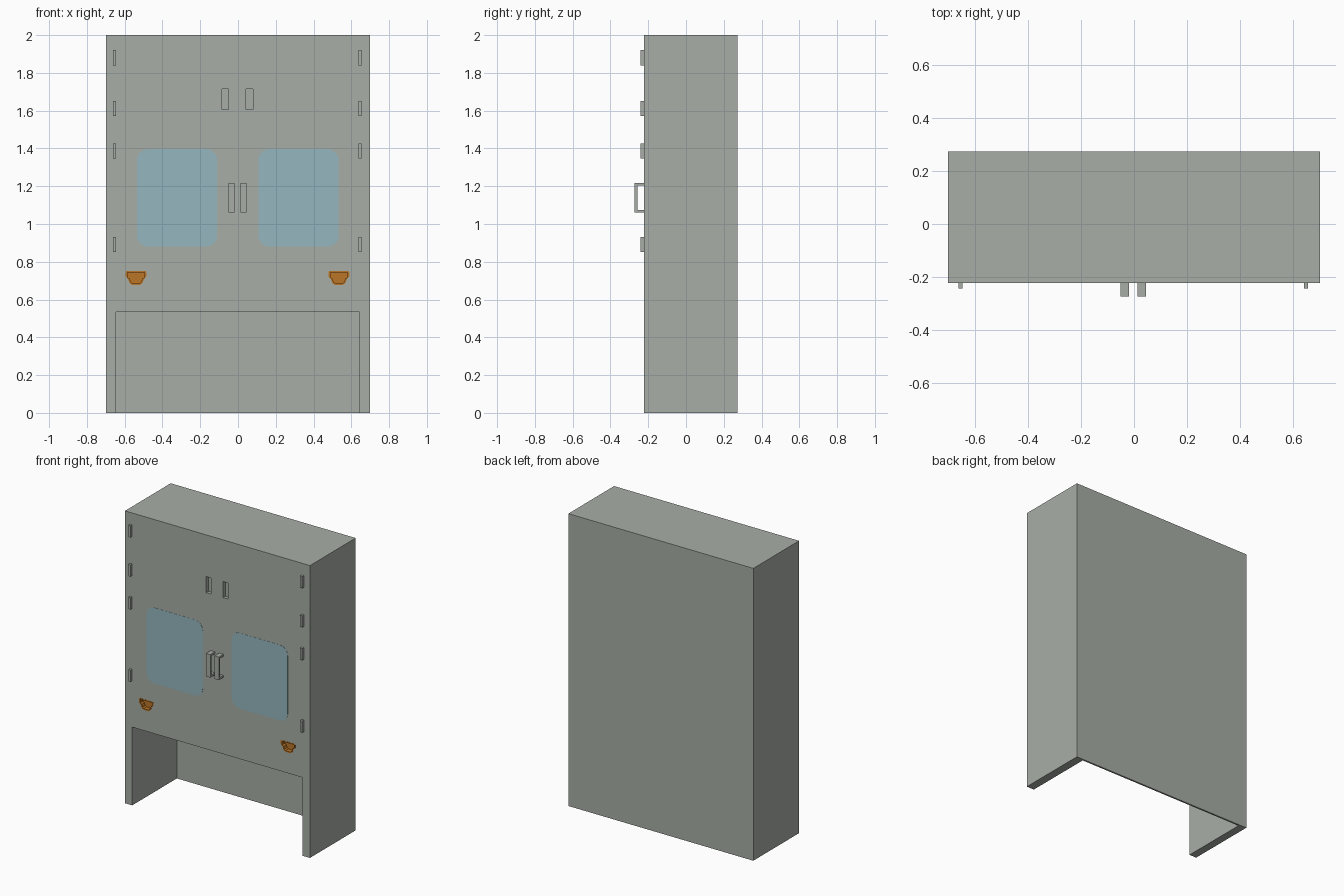
import bpy, bmesh, math

if "Cube" in bpy.data.objects:
    bpy.data.objects.remove(bpy.data.objects["Cube"])

FRONT, BACK = -0.222, 0.272
DX = -0.003  # fittings sit slightly off centre


def material(name, rgb):
    m = bpy.data.materials.new(name)
    m.diffuse_color = (*rgb, 1)
    m.use_nodes = True
    m.node_tree.nodes["Principled BSDF"].inputs["Base Color"].default_value = m.diffuse_color
    return m


GREY = material("grey green paint", (0.39, 0.42, 0.38))
BLUE = material("pale blue glass", (0.30, 0.47, 0.52))
ORANGE = material("orange brass", (0.50, 0.18, 0.02))
MATS = [GREY, BLUE, ORANGE]


def prism(name, points, y0, y1, mat=0):
    """Extrude an x-z outline from y0 to y1."""
    bm = bmesh.new()
    face = bm.faces.new([bm.verts.new((x, y0, z)) for x, z in points])
    ext = bmesh.ops.extrude_face_region(bm, geom=[face])
    for v in ext["geom"]:
        if isinstance(v, bmesh.types.BMVert):
            v.co.y = y1
    bmesh.ops.recalc_face_normals(bm, faces=bm.faces)
    for f in bm.faces:
        f.material_index = mat
    me = bpy.data.meshes.new(name)
    bm.to_mesh(me)
    bm.free()
    for m in MATS:
        me.materials.append(m)
    ob = bpy.data.objects.new(name, me)
    bpy.context.collection.objects.link(ob)
    return ob


def box(name, x0, x1, y0, y1, z0, z1, mat=0):
    return prism(name, [(x0, z0), (x1, z0), (x1, z1), (x0, z1)], y0, y1, mat)


def cut(target, cutter):
    mod = target.modifiers.new("cut", "BOOLEAN")
    mod.operation = "DIFFERENCE"
    mod.solver = "EXACT"
    mod.object = cutter
    bpy.context.view_layer.objects.active = target
    bpy.ops.object.modifier_apply(modifier=mod.name)


def remove(ob):
    bpy.data.objects.remove(ob, do_unlink=True)


def rounded(x0, x1, z0, z1, r, n=6):
    pts = []
    for k, (cx, cz) in enumerate([(x1 - r, z1 - r), (x0 + r, z1 - r),
                                  (x0 + r, z0 + r), (x1 - r, z0 + r)]):
        for i in range(n + 1):
            a = math.pi / 2 * (k + i / n)
            pts.append((cx + r * math.cos(a), cz + r * math.sin(a)))
    return pts


def cup(cx, rows):
    """Symmetric outline from (half width, z) rows."""
    return [(cx - w, z) for w, z in rows] + [(cx + w, z) for w, z in reversed(rows)]


# Cabinet body with the open bay at the bottom
body = box("cabinet_body", -0.70, 0.70, FRONT, BACK, 0, 2)
bay = box("bay_cutter", -0.645, 0.642, FRONT - 0.1, 0.26, -0.1, 0.535)
cut(body, bay)
remove(bay)

for side, s in (("left", -1), ("right", 1)):
    # Recessed finger slots near the top
    cx = s * 0.064 + DX
    slot = box("slot_cutter", cx - 0.018, cx + 0.018, FRONT - 0.05, FRONT + 0.025, 1.605, 1.715)
    cut(body, slot)
    remove(slot)

    # Brass cup pulls: flush rim and sunken pocket
    cx = s * 0.537 + DX
    rim = prism(side + "_pull_rim",
                cup(cx, [(0.052, 0.75), (0.055, 0.742), (0.055, 0.722), (0.042, 0.708),
                         (0.035, 0.688), (0.02, 0.677)]),
                FRONT - 0.001, FRONT + 0.001, 2)
    pocket = prism("pocket_cutter",
                   cup(cx, [(0.045, 0.742), (0.045, 0.717), (0.034, 0.711),
                            (0.028, 0.692), (0.018, 0.685)]),
                   FRONT - 0.05, FRONT + 0.03, 2)
    cut(body, pocket)
    cut(rim, pocket)
    remove(pocket)

    # Rounded window
    cx = s * 0.3215 + DX / 2
    prism(side + "_window", rounded(cx - 0.2125, cx + 0.2125, 0.88, 1.397, 0.06),
          FRONT - 0.001, FRONT + 0.001, 1)

    # Hinges
    for i, z in enumerate((1.88, 1.612, 1.387, 0.892)):
        cx = s * 0.65 + DX
        box(f"{side}_hinge_{i + 1}", cx - 0.008, cx + 0.008, FRONT - 0.02, FRONT + 0.002,
            z - 0.04, z + 0.04)

    # Door handles: grip plus two stand-offs
    cx = s * 0.032 + DX
    a, b, t = 1.06, 1.218, 0.014
    handle = box(side + "_door_handle", cx - 0.016, cx + 0.016, -0.272, FRONT + 0.001, a, b)
    gap = box("gap_cutter", cx - 0.1, cx + 0.1, -0.258, FRONT + 0.1, a + t, b - t)
    cut(handle, gap)
    remove(gap)
